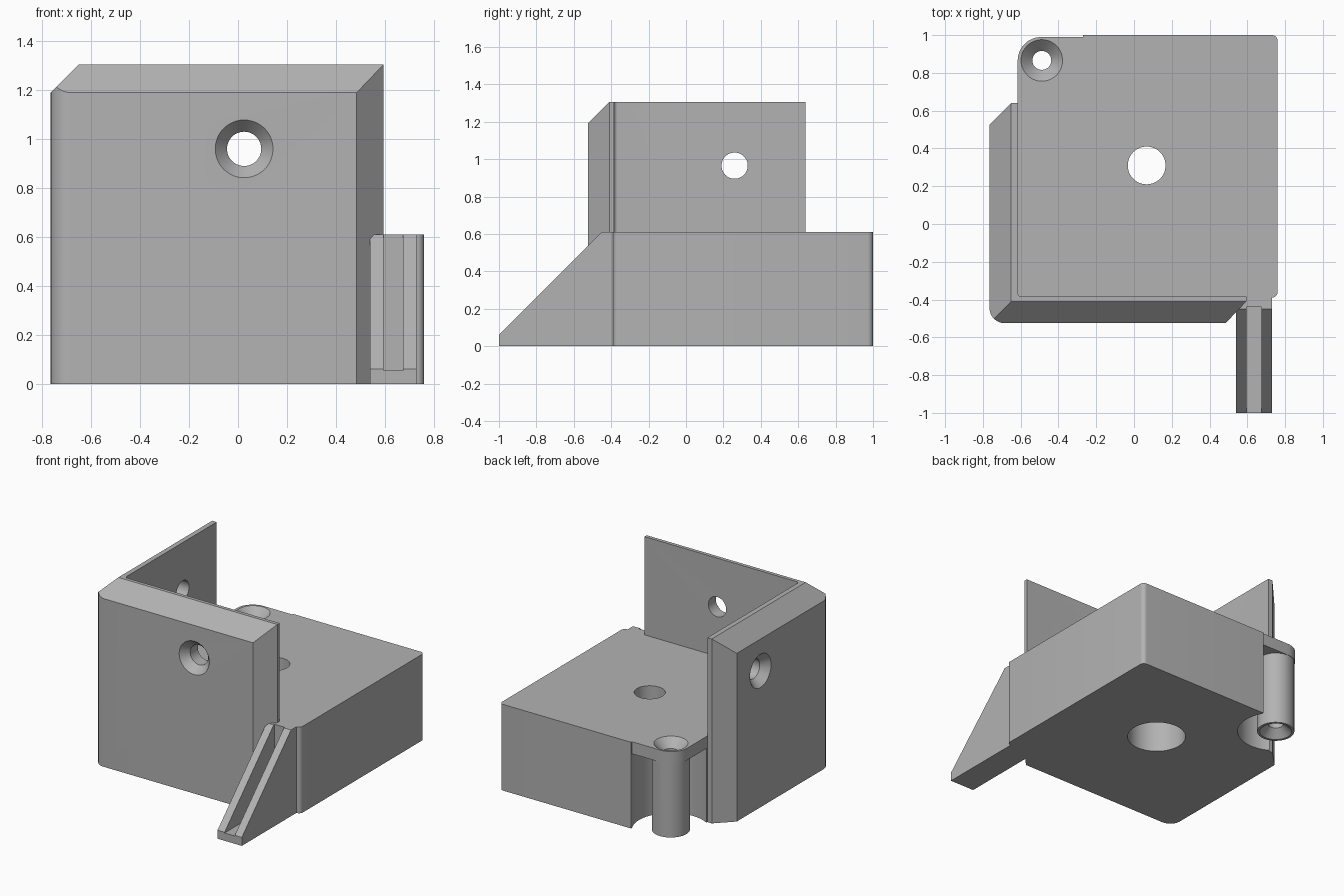
import bpy, bmesh, math
from mathutils import Vector, Matrix

cube = bpy.data.objects.get("Cube")
if cube:
    bpy.data.objects.remove(cube, do_unlink=True)

grey = bpy.data.materials.new("light grey plastic")
grey.use_nodes = True
COLOUR = (0.45, 0.45, 0.45, 1)
grey.diffuse_color = COLOUR
grey.node_tree.nodes["Principled BSDF"].inputs["Base Color"].default_value = COLOUR


def make_object(name, bm):
    bmesh.ops.recalc_face_normals(bm, faces=bm.faces)
    mesh = bpy.data.meshes.new(name)
    bm.to_mesh(mesh)
    bm.free()
    mesh.materials.append(grey)
    obj = bpy.data.objects.new(name, mesh)
    bpy.context.collection.objects.link(obj)
    return obj


def rounded(points, steps=8):
    """Outline from (x, y) or (x, y, radius) square corners."""
    out = []
    for i, p in enumerate(points):
        c = Vector(p[:2])
        if len(p) == 2:
            out.append(c)
            continue
        a = (Vector(points[i - 1][:2]) - c).normalized() * p[2]
        b = (Vector(points[(i + 1) % len(points)][:2]) - c).normalized() * p[2]
        for k in range(steps + 1):
            t = k / steps * math.pi / 2
            out.append(c + a * (1 - math.sin(t)) + b * (1 - math.cos(t)))
    return out


def extrude(outline, vector, place):
    bm = bmesh.new()
    face = bm.faces.new([bm.verts.new(place(p)) for p in outline])
    new = bmesh.ops.extrude_face_region(bm, geom=[face])["geom"]
    bmesh.ops.translate(bm, vec=vector,
                        verts=[v for v in new if isinstance(v, bmesh.types.BMVert)])
    return bm


def prism(outline, z0, z1):
    return extrude(outline, (0, 0, z1 - z0), lambda p: (p[0], p[1], z0))


def lathe(name, profile, origin, axis=(0, 0, 1), sides=48):
    """Solid of stacked rings (distance along axis, radius)."""
    bm = bmesh.new()
    rings = [[bm.verts.new((r * math.cos(math.tau * k / sides),
                            r * math.sin(math.tau * k / sides), h))
              for k in range(sides)] for h, r in profile]
    for low, high in zip(rings, rings[1:]):
        for k in range(sides):
            n = (k + 1) % sides
            bm.faces.new((low[k], low[n], high[n], high[k]))
    bm.faces.new(rings[0])
    bm.faces.new(rings[-1])
    turn = Vector((0, 0, 1)).rotation_difference(Vector(axis)).to_matrix().to_4x4()
    bm.transform(Matrix.Translation(origin) @ turn)
    return make_object(name, bm)


def combine(obj, tool, operation="DIFFERENCE"):
    mod = obj.modifiers.new(operation.lower(), "BOOLEAN")
    mod.operation, mod.object, mod.solver = operation, tool, "EXACT"
    bpy.context.view_layer.objects.active = obj
    bpy.ops.object.modifier_apply(modifier=mod.name)
    bpy.data.objects.remove(tool, do_unlink=True)


# L-shaped corner wall with bevelled ends and top
bm = prism(rounded([(-0.765, -0.525, 0.08), (0.485, -0.525), (0.595, -0.41),
                    (0.595, -0.385), (-0.615, -0.385, 0.02), (-0.615, 0.64),
                    (-0.65, 0.64), (-0.765, 0.525)]), 0, 1.305)
for point, normal in (((0, -0.525, 1.19), (0, -1, 1)), ((-0.765, 0, 1.19), (-1, 0, 1))):
    cut = bmesh.ops.bisect_plane(bm, geom=bm.verts[:] + bm.edges[:] + bm.faces[:],
                                 plane_co=point, plane_no=normal, clear_outer=True)
    bmesh.ops.holes_fill(bm, edges=[e for e in bm.edges if e.is_boundary], sides=0)
wall = make_object("corner_wall", bm)

# Countersunk screw holes through both walls
SCREW = [(-0.1, 0.118), (0, 0.118), (0.055, 0.07), (0.3, 0.07)]
combine(wall, lathe("front_hole", SCREW, (0.025, -0.525, 0.96), (0, 1, 0)))
combine(wall, lathe("side_hole", SCREW, (-0.765, 0.26, 0.965), (1, 0, 0)))

# Base block with a rounded ledge at the back corner
base = make_object("base_block", prism(rounded(
    [(-0.616, -0.39), (0.76, -0.39, 0.03), (0.76, 1, 0.03), (-0.27, 1),
     (-0.27, 0.99), (-0.616, 0.99, 0.125)]), 0, 0.61))
PILLAR = (-0.488, 0.866, 0)
combine(base, lathe("pillar_clearance", [(-0.1, 0.25), (0.525, 0.25)], PILLAR))
combine(base, lathe("pillar", [(0, 0.122), (0.56, 0.122)], PILLAR), "UNION")
combine(base, lathe("pillar_bore", [(-0.05, 0.105), (0, 0.105), (0.055, 0.05),
                                    (0.55, 0.05), (0.61, 0.11), (0.7, 0.11)], PILLAR))
combine(base, lathe("centre_bore", [(-0.1, 0.19), (0.5, 0.19), (0.5, 0.1), (0.8, 0.1)],
                    (0.067, 0.31, 0)))

# Sloping foot with an open channel along its middle
foot = make_object("foot", extrude(
    [(-1, 0), (-1, 0.06), (-0.45, 0.61), (-0.385, 0.61), (-0.385, 0)],
    (0.19, 0, 0), lambda p: (0.54, p[0], p[1])))
channel = make_object("foot_channel", prism(
    [(0.595, -1.1), (0.675, -1.1), (0.675, -0.44), (0.595, -0.44)], 0.055, 0.8))
combine(foot, channel)

for obj in (wall, base, foot):
    bpy.ops.object.select_all(action="DESELECT")
    obj.select_set(True)
    bpy.context.view_layer.objects.active = obj
    bpy.ops.object.shade_smooth_by_angle(angle=math.radians(30))
